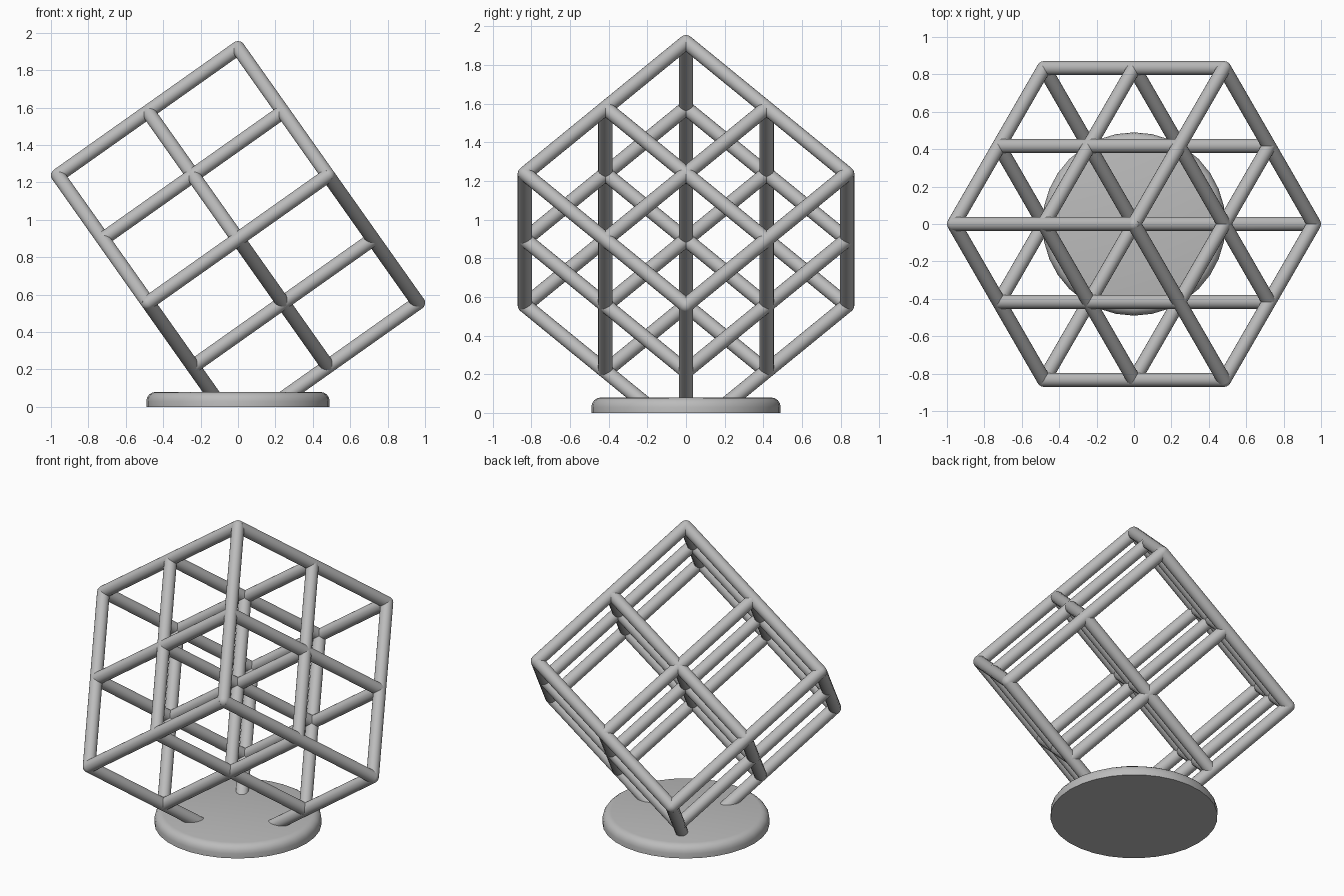
import bpy, bmesh, math
from mathutils import Vector, Matrix

cube = bpy.data.objects.get("Cube")
if cube:
    bpy.data.objects.remove(cube, do_unlink=True)

EDGE = 1.179        # lattice edge length
BAR = 0.0375        # bar radius
APEX_Z = 1.918      # centre of the top corner

grey = bpy.data.materials.new("plain_grey")
grey.use_nodes = True
colour = (0.5, 0.5, 0.5, 1)
grey.diffuse_color = colour
grey.node_tree.nodes["Principled BSDF"].inputs["Base Color"].default_value = colour


def finish(bm, name, angle):
    mesh = bpy.data.meshes.new(name)
    bm.to_mesh(mesh)
    bm.free()
    obj = bpy.data.objects.new(name, mesh)
    bpy.context.collection.objects.link(obj)
    mesh.materials.append(grey)
    bpy.ops.object.select_all(action='DESELECT')
    obj.select_set(True)
    bpy.context.view_layer.objects.active = obj
    bpy.ops.object.shade_smooth_by_angle(angle=math.radians(angle))
    return obj


def trim_below_base(bm):
    # Cut away whatever would poke out under the base
    bmesh.ops.bisect_plane(bm, geom=bm.verts[:] + bm.edges[:] + bm.faces[:],
                           plane_co=(0, 0, 0.02), plane_no=(0, 0, 1), clear_inner=True)


# Three perpendicular edge directions falling from the top corner
apex = Vector((0, 0, APEX_Z))
flat, drop = math.sqrt(2 / 3), math.sqrt(1 / 3)
axes = [Vector((flat * math.cos(a), flat * math.sin(a), -drop))
        for a in (math.pi, math.pi / 3, -math.pi / 3)]
steps = (0, EDGE / 2, EDGE)

# Nine parallel bars in each direction
for i, name in enumerate(("left_right_bars", "back_slanting_bars", "front_slanting_bars")):
    along, u, v = axes[i], axes[(i + 1) % 3], axes[(i + 2) % 3]
    turn = along.to_track_quat('Z', 'Y').to_matrix().to_4x4()
    bm = bmesh.new()
    for a in steps:
        for b in steps:
            centre = apex + along * EDGE / 2 + u * a + v * b
            bmesh.ops.create_cone(bm, cap_ends=True, segments=20, radius1=BAR, radius2=BAR,
                                  depth=EDGE, matrix=Matrix.Translation(centre) @ turn)
    trim_below_base(bm)
    finish(bm, name, 40)

# Rounded joints at the cube corners, except the one buried under the base
bm = bmesh.new()
for n in range(7):
    corner = apex + sum((axes[k] * EDGE for k in range(3) if n >> k & 1), Vector())
    bmesh.ops.create_uvsphere(bm, u_segments=16, v_segments=10, radius=BAR,
                              matrix=Matrix.Translation(corner))
finish(bm, "corner_joints", 60)

# Round base with a softened upper rim
bm = bmesh.new()
bmesh.ops.create_cone(bm, cap_ends=True, segments=32, radius1=0.49, radius2=0.49,
                      depth=0.08, matrix=Matrix.Translation((0, 0, 0.04)))
rim = [e for e in bm.edges if all(v.co.z > 0.07 for v in e.verts)]
bmesh.ops.bevel(bm, geom=rim, offset=0.05, segments=4, profile=0.5, affect='EDGES')
finish(bm, "round_base", 40)
